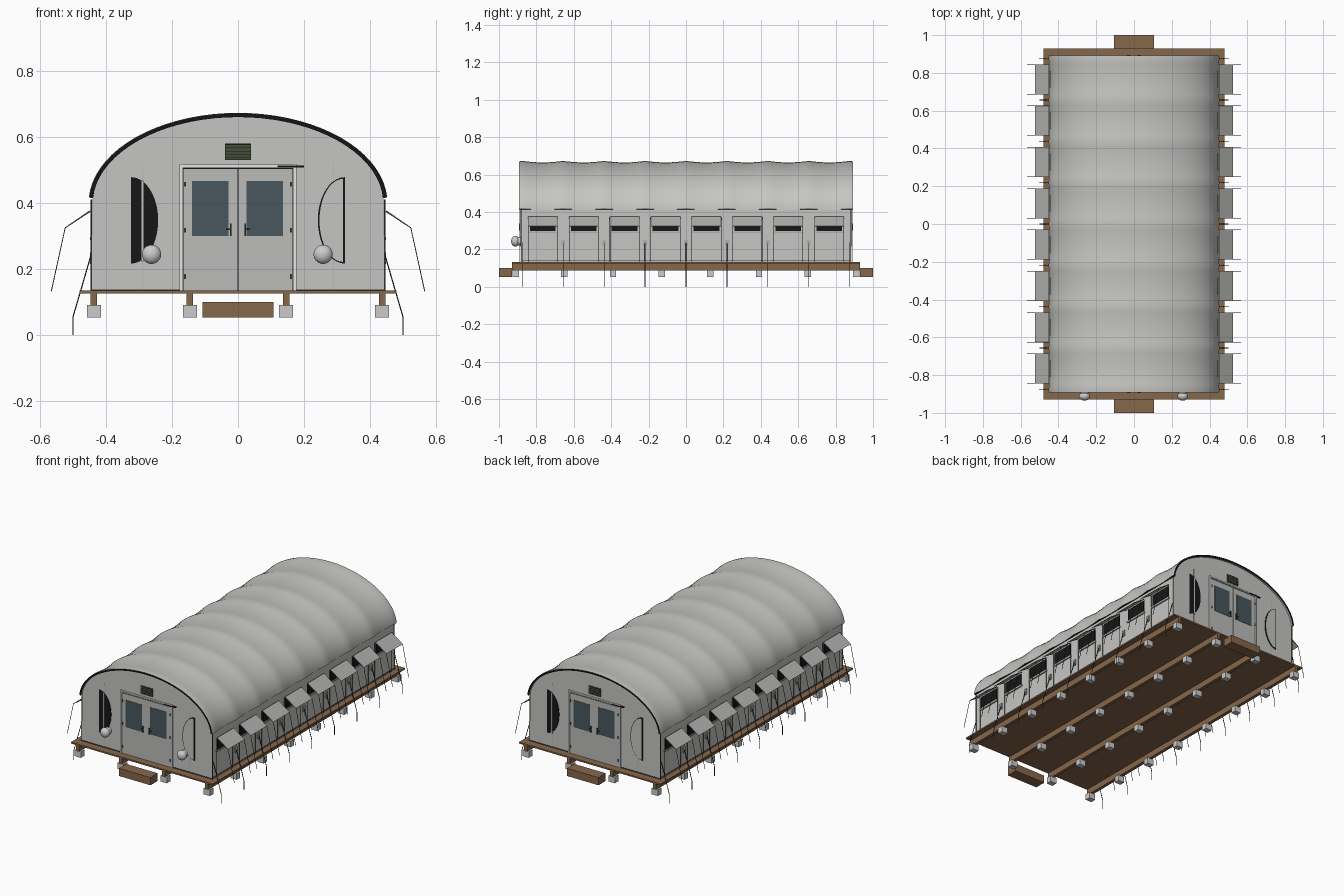
import bpy, bmesh, math
from mathutils import Vector, Matrix

if "Cube" in bpy.data.objects:
    bpy.data.objects.remove(bpy.data.objects["Cube"])


def material(name, r, g, b):
    m = bpy.data.materials.new(name)
    m.use_nodes = True
    m.diffuse_color = (r, g, b, 1)
    bsdf = m.node_tree.nodes["Principled BSDF"]
    bsdf.inputs["Base Color"].default_value = (r, g, b, 1)
    bsdf.inputs["Roughness"].default_value = 0.8
    return m


CANVAS = material("canvas grey", 0.56, 0.56, 0.54)
FLAP = material("flap grey", 0.44, 0.44, 0.43)
DOOR = material("door grey", 0.5, 0.5, 0.49)
WHITE = material("frame white", 0.82, 0.82, 0.8)
BLACK = material("opening black", 0.008, 0.008, 0.008)
GLASS = material("window blue grey", 0.065, 0.095, 0.11)
OLIVE = material("vent olive", 0.06, 0.075, 0.035)
WOOD = material("timber brown", 0.24, 0.135, 0.07)
BLOCK = material("concrete grey", 0.6, 0.6, 0.6)
ROPE = material("rope dark green", 0.03, 0.035, 0.025)

PITCH = 0.2188
RIBS = [(i - 4) * PITCH for i in range(9)]
BAYS = [(i - 3.5) * PITCH for i in range(8)]
DECK = 0.134
WALL_X = 0.446
END_Y = 0.88


def add_object(name, bm, *mats):
    mesh = bpy.data.meshes.new(name)
    bm.to_mesh(mesh)
    bm.free()
    for m in mats:
        mesh.materials.append(m)
    ob = bpy.data.objects.new(name, mesh)
    bpy.context.collection.objects.link(ob)
    return ob


def smooth(ob):
    bpy.ops.object.select_all(action="DESELECT")
    ob.select_set(True)
    bpy.context.view_layer.objects.active = ob
    bpy.ops.object.shade_smooth_by_angle(angle=math.radians(40))


def boxes(name, mat, spans):
    """One object made of boxes, each given as x, y and z ranges."""
    bm = bmesh.new()
    for span in spans:
        mid = Vector([(a + b) / 2 for a, b in span])
        size = [abs(b - a) for a, b in span]
        bmesh.ops.create_cube(bm, size=1, matrix=Matrix.Translation(mid) @ Matrix.Diagonal((*size, 1)))
    return add_object(name, bm, mat)


def prism(name, mat, outline, y0, y1):
    """Outline in x and z, extruded along y."""
    bm = bmesh.new()
    face = bm.faces.new([bm.verts.new((x, y0, z)) for x, z in outline])
    new = bmesh.ops.extrude_face_region(bm, geom=[face])["geom"]
    moved = [v for v in new if isinstance(v, bmesh.types.BMVert)]
    bmesh.ops.translate(bm, verts=moved, vec=(0, y1 - y0, 0))
    bmesh.ops.recalc_face_normals(bm, faces=bm.faces)
    return add_object(name, bm, mat)


def ropes(name, mat, paths, radius):
    curve = bpy.data.curves.new(name, "CURVE")
    curve.dimensions = "3D"
    curve.bevel_depth = radius
    curve.bevel_resolution = 1
    curve.use_fill_caps = True
    for path in paths:
        s = curve.splines.new("POLY")
        s.points.add(len(path) - 1)
        for p, co in zip(s.points, path):
            p.co = (*co, 1)
    curve.materials.append(mat)
    ob = bpy.data.objects.new(name, curve)
    bpy.context.collection.objects.link(ob)
    return ob


def arch(inset, start, steps):
    """Elliptical roof section from +x to -x."""
    angles = [start + (math.pi - 2 * start) * i / steps for i in range(steps + 1)]
    return [((0.453 - inset) * math.cos(t), 0.4 + (0.273 - inset) * math.sin(t)) for t in angles]


# Canvas body under the roof
body = [(WALL_X - 0.002, 0.13)] + arch(0.012, 0.05, 32) + [(-WALL_X + 0.002, 0.13)]
prism("canvas_body", CANVAS, body, -END_Y, END_Y)

# Roof sheet, sagging a little between the ribs
rows = [-0.893] + [j * PITCH / 8 for j in range(-32, 33)] + [0.893]
bm = bmesh.new()
grid = []
for y in rows:
    sag = 0.008 * abs(math.sin(math.pi * y / PITCH))
    grid.append([bm.verts.new((x, y, z)) for x, z in arch(sag, 0.06, 36)])
for a, b in zip(grid, grid[1:]):
    for i in range(len(a) - 1):
        bm.faces.new((a[i], b[i], b[i + 1], a[i + 1]))
roof = add_object("roof_sheet", bm, CANVAS, BLACK)
shell = roof.modifiers.new("thickness", "SOLIDIFY")
shell.thickness = 0.011
shell.offset = -1
shell.material_offset_rim = 1
bpy.context.view_layer.objects.active = roof
bpy.ops.object.modifier_apply(modifier="thickness")
smooth(roof)

# Timber deck, joists, steps and foundation blocks
JOISTS = [-0.437, -0.146, 0.146, 0.437]
boxes("deck", WOOD, [((-0.48, 0.48), (-0.93, 0.93), (0.125, DECK))])
boxes("joists", WOOD, [((x - 0.01, x + 0.01), (-0.93, 0.93), (0.088, 0.126)) for x in JOISTS])
boxes("steps", WOOD, [((-0.107, 0.107), (s * 0.93, s), (0.053, 0.1)) for s in (-1, 1)])
boxes("foundation_blocks", BLOCK,
      [((x - 0.021, x + 0.021), (y - 0.017, y + 0.017), (0.053, 0.09))
       for x in JOISTS for y in [(i - 3.5) * 0.26 for i in range(8)]])


def half_oval(side, grow):
    """Half oval with its flat edge facing outwards."""
    pts = []
    for i in range(21):
        t = -math.pi / 2 + math.pi * i / 20
        pts.append((side * (0.321 + grow - (0.076 + 2 * grow) * math.cos(t)),
                    0.347 + (0.128 + grow) * math.sin(t)))
    return pts


# Both end walls; the back is the front turned half round
for s, end in ((1, "front"), (-1, "back")):
    def plates(part, mat, rects, depth, base=0):
        boxes(f"{end}_{part}", mat,
              [((s * a, s * b), (-s * (END_Y + base), -s * (END_Y + depth)), (c, d)) for a, b, c, d in rects])

    def oval(part, mat, side, grow, depth):
        prism(f"{end}_{part}", mat, half_oval(side * s, grow), -s * (END_Y - 0.002), -s * (END_Y + depth))

    plates("door_gap", BLACK, [(-0.167, 0.167, DECK, 0.506)], 0.002, -0.002)
    plates("doors", DOOR, [(-0.165, -0.001, DECK, 0.503), (0.001, 0.165, DECK, 0.503)], 0.006)
    plates("door_windows", GLASS, [(-0.139, -0.029, 0.3, 0.466), (0.026, 0.136, 0.3, 0.466)], 0.008)
    plates("door_frame", WHITE, [(-0.177, -0.167, DECK, 0.518), (0.167, 0.177, DECK, 0.518),
                                 (-0.177, 0.177, 0.508, 0.516)], 0.009)
    plates("door_hinges", ROPE, [(x - 0.003, x + 0.003, z, z + 0.014)
                                 for x in (-0.161, 0.161) for z in (0.17, 0.31, 0.45)], 0.01)
    plates("door_handles", ROPE, [(x - 0.003, x + 0.003, 0.3, 0.338) for x in (-0.022, 0.022)]
           + [(-0.036, -0.02, 0.318, 0.323), (0.02, 0.036, 0.318, 0.323)], 0.014)
    plates("header_clip", BLACK, [(0.12, 0.2, 0.508, 0.513)], 0.011)
    plates("vent", OLIVE, [(-0.04, 0.04, 0.53, 0.58)], 0.005)
    plates("vent_slats", BLACK, [(-0.038, 0.038, 0.536 + i * 0.01, 0.538 + i * 0.01) for i in range(5)], 0.006)
    plates("wall_seams", FLAP, [(x - 0.001, x + 0.001, DECK, 0.52) for x in (-0.29, 0.29)], 0.001)
    plates("corner_ties", ROPE, [(x - 0.002, x + 0.002, DECK, 0.41) for x in (-0.445, 0.445)], 0.003)
    plates("wall_skirt", ROPE, [(-0.445, -0.177, DECK, 0.138), (0.177, 0.445, DECK, 0.138)], 0.002)
    oval("open_window", BLACK, -1, 0.003, 0.004)
    plates("open_window_strip", CANVAS, [(-0.293, -0.286, 0.222, 0.468)], 0.006)
    oval("closed_window_edge", BLACK, 1, 0.003, 0.004)
    oval("closed_window_flap", CANVAS, 1, -0.002, 0.006)

# Round lamps on the front wall
for x, side in ((-0.262, "right"), (0.258, "left")):
    bm = bmesh.new()
    bmesh.ops.create_uvsphere(bm, u_segments=24, v_segments=14, radius=0.029,
                              matrix=Matrix.Translation((x, -0.912, 0.244)) @ Matrix.Diagonal((1, 0.8, 1, 1)))
    bmesh.ops.create_cone(bm, cap_ends=True, segments=24, radius1=0.022, radius2=0.022, depth=0.03,
                          matrix=Matrix.Translation((x, -0.893, 0.244)) @ Matrix.Rotation(math.pi / 2, 4, "X"))
    smooth(add_object(f"{side}_lamp", bm, BLOCK))

# Side walls: openings, propped flaps, ropes and stakes
for s, side in ((1, "left"), (-1, "right")):
    def wall_plates(part, mat, rects, depth):
        boxes(f"{side}_{part}", mat, [((s * (WALL_X - 0.004), s * (WALL_X + depth)), (a, b), (c, d))
                                      for a, b, c, d in rects])

    wall_plates("openings", BLACK, [(y - 0.069, y + 0.069, 0.298, 0.37) for y in BAYS], 0.001)
    wall_plates("sills", FLAP, [(y - 0.078, y + 0.078, 0.287, 0.297) for y in BAYS], 0.003)
    wall_plates("skirt", ROPE, [(-0.875, 0.875, 0.141, 0.144)], 0.001)
    wall_plates("rope_anchors", FLAP, [(y - 0.01, y + 0.01, 0.215, 0.25) for y in RIBS[1:-1]], 0.003)

    bm = bmesh.new()
    tilt = math.atan2(0.052, 0.075)
    for y in BAYS:
        place = (Matrix.Translation((s * 0.487, y, 0.35)) @ Matrix.Rotation(s * tilt, 4, "Y")
                 @ Matrix.Diagonal((0.09, 0.158, 0.003, 1)))
        bmesh.ops.create_cube(bm, size=1, matrix=place)
    add_object(f"{side}_window_flaps", bm, FLAP)

    edges = [y + d for y in BAYS for d in (-0.078, 0.078)]
    ropes(f"{side}_flap_ropes", ROPE,
          [[(s * 0.448, y, 0.374), (s * 0.524, y, 0.324), (s * 0.566, y, 0.132)] for y in edges], 0.0015)
    ropes(f"{side}_panel_cords", ROPE, [[(s * 0.446, y, DECK), (s * 0.446, y, 0.37)] for y in edges], 0.0015)
    ropes(f"{side}_guy_ropes", ROPE,
          [[(s * 0.446, y, 0.24), (s * 0.5, y, 0.055), (s * 0.5, y, 0)] for y in RIBS], 0.002)
